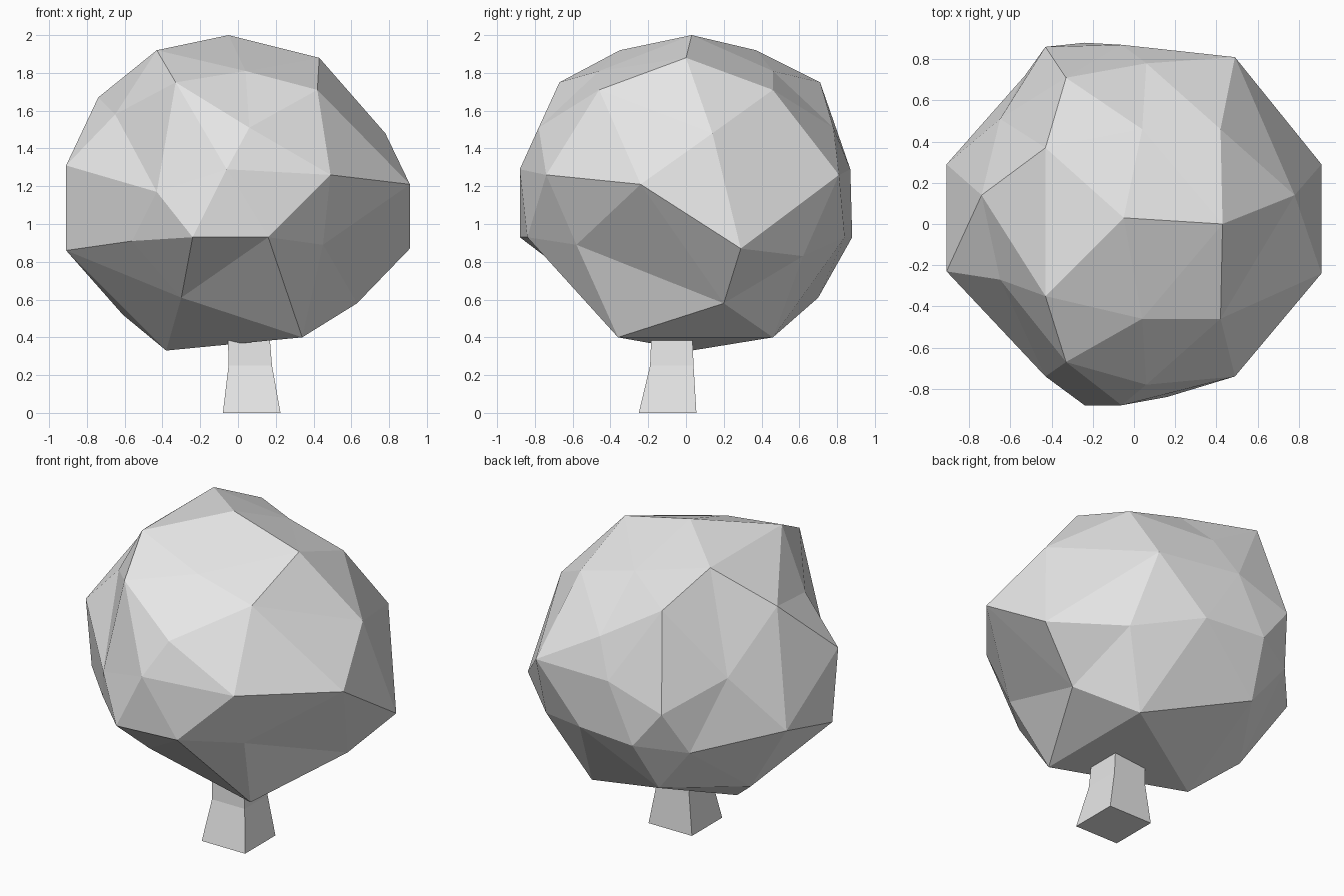
import bpy
import bmesh
from mathutils import Vector

# Remove the default cube
cube = bpy.data.objects.get("Cube")
if cube:
    bpy.data.objects.remove(cube, do_unlink=True)


def make_material(name, color):
    material = bpy.data.materials.new(name)
    material.use_nodes = True
    material.diffuse_color = color
    material.node_tree.nodes["Principled BSDF"].inputs["Base Color"].default_value = color
    return material


def make_object(name, bm, material):
    bmesh.ops.recalc_face_normals(bm, faces=bm.faces[:])
    mesh = bpy.data.meshes.new(name)
    bm.to_mesh(mesh)
    bm.free()
    mesh.materials.append(material)
    obj = bpy.data.objects.new(name, mesh)
    bpy.context.collection.objects.link(obj)
    return obj


def star_shaped_hull(points, center):
    """Join points as a hull of their directions, then restore their distances,
    so that dents in the faceted surface are kept."""
    bm = bmesh.new()
    home = {}
    for point in points:
        vert = bm.verts.new((point - center).normalized())
        home[vert] = point
    bmesh.ops.convex_hull(bm, input=bm.verts[:])
    for vert in bm.verts:
        vert.co = home[vert]
    return bm


def square_loft(sections):
    """Loft rectangles given as (z, x range, y range)."""
    bm = bmesh.new()
    rings = []
    for z, (left, right), (front, back) in sections:
        corners = ((left, front), (right, front), (right, back), (left, back))
        rings.append([bm.verts.new((x, y, z)) for x, y in corners])
    for lower, upper in zip(rings, rings[1:]):
        for i in range(len(lower)):
            j = (i + 1) % len(lower)
            bm.faces.new((lower[i], lower[j], upper[j], upper[i]))
    bm.faces.new(rings[0])
    bm.faces.new(rings[-1])
    return bm


grey = make_material("light grey", (0.8, 0.8, 0.8, 1))

# Canopy corners that come in front and back pairs: x, z, front y, back y
paired = (
    (-.43, 1.92, -.35, .37),
    (.04, 1.81, -.46, .46),
    (-.33, 1.75, -.67, .71),
    (.42, 1.71, -.46, .46),
    (.06, 1.51, -.78, .78),
    (-.06, 1.29, -.88, .87),
    (.49, 1.26, -.74, .81),
    (-.43, 1.17, -.74, .86),
    (.16, .93, -.84, .84),
    (-.24, .93, -.88, .88),
    (-.3, .61, -.46, .7),
    (.34, .4, -.36, .46),
)

# Single canopy corners along the crown, the two flanks and the underside
crown = ((-.05, .03, 2), (.43, 0, 1.88))
left_flank = ((.78, .14, 1.48), (.91, -.24, 1.21), (.91, .29, .87),
              (.45, -.58, .89), (.55, .62, .83))
right_flank = ((-.74, .14, 1.67), (-.65, -.27, 1.58), (-.65, .51, 1.33),
               (-.91, -.23, 1.31), (-.91, .29, .98), (-.91, -.17, .86),
               (-.56, -.56, .91), (-.53, .72, .9))
underside = ((.63, .2, .58), (-.61, .22, .52), (-.38, .03, .33))

corners = [Vector(p) for p in crown + left_flank + right_flank + underside]
for x, z, front, back in paired:
    corners += [Vector((x, front, z)), Vector((x, back, z))]

canopy = star_shaped_hull(corners, Vector((0, .02, 1.12)))
make_object("canopy", canopy, grey)

# Trunk, flared at the foot and running up into the canopy
trunk = square_loft((
    (0, (-.08, .225), (-.25, .055)),
    (.25, (-.05, .18), (-.19, .04)),
    (.5, (-.055, .16), (-.18, .03)),
))
make_object("trunk", trunk, grey)
